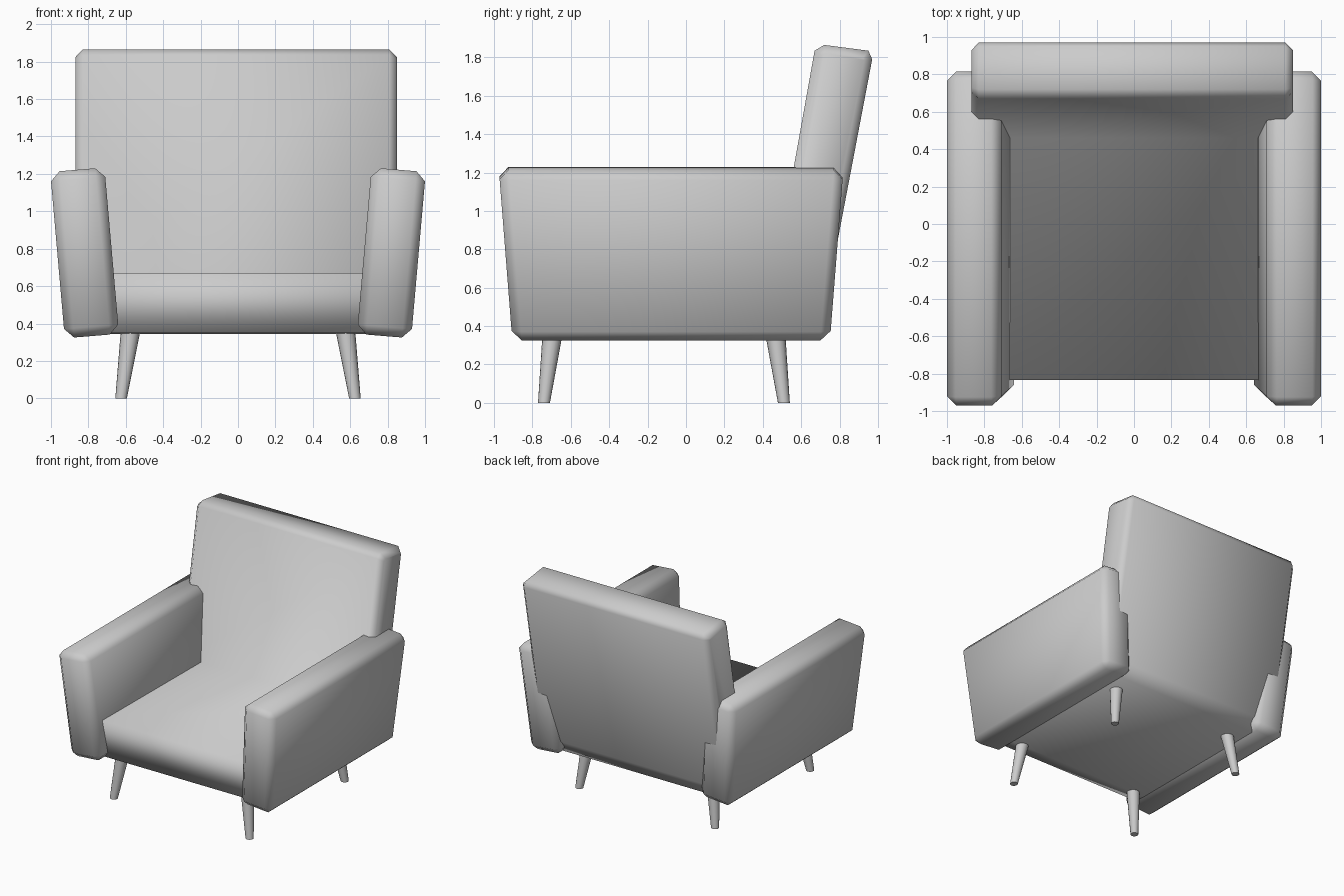
import bpy
import bmesh
import math
from mathutils import Vector

cube = bpy.data.objects.get("Cube")
if cube:
    bpy.data.objects.remove(cube, do_unlink=True)

GREY = (0.6, 0.6, 0.6, 1.0)
fabric = bpy.data.materials.new("light_grey")
fabric.use_nodes = True
fabric.diffuse_color = GREY
fabric.node_tree.nodes["Principled BSDF"].inputs["Base Color"].default_value = GREY


def finish(bm, name, mirrored=False, sharp_angle=math.pi):
    """Turn a bmesh into a smooth shaded object, optionally mirrored across x."""
    bmesh.ops.recalc_face_normals(bm, faces=bm.faces)
    for face in bm.faces:
        face.smooth = True
    for edge in bm.edges:
        if edge.calc_face_angle(0) > sharp_angle:
            edge.smooth = False
    mesh = bpy.data.meshes.new(name)
    bm.to_mesh(mesh)
    bm.free()
    mesh.materials.append(fabric)
    obj = bpy.data.objects.new(name, mesh)
    bpy.context.collection.objects.link(obj)
    if mirrored:
        mirror = obj.modifiers.new("mirror", "MIRROR")
        mirror.use_mirror_merge = False
    return obj


# Seat and leaning backrest: one side profile (y, z) extruded across x
PROFILE = [(-0.69, 0.345), (-0.79, 0.35), (-0.835, 0.67), (0.46, 0.66),
           (0.67, 1.835), (0.72, 1.865), (0.95, 1.835), (0.97, 1.79),
           (0.715, 0.45), (0.65, 0.345)]
HALF_WIDTH, OFFSET = 0.86, -0.01
bm = bmesh.new()
cap = bm.faces.new([bm.verts.new((OFFSET - HALF_WIDTH, y, z)) for y, z in PROFILE])
extruded = bmesh.ops.extrude_face_region(bm, geom=[cap], use_keep_orig=True)
moved = [v for v in extruded["geom"] if isinstance(v, bmesh.types.BMVert)]
bmesh.ops.translate(bm, verts=moved, vec=(2 * HALF_WIDTH, 0, 0))
rims = [e for e in bm.edges if abs(e.verts[0].co.x - e.verts[1].co.x) < 0.01]
bmesh.ops.bevel(bm, geom=rims, offset=0.04, segments=1, affect="EDGES",
                profile=0.5, clamp_overlap=True)
finish(bm, "seat_and_backrest")

# Armrests: boxes leaning outward, tapering toward the bottom, chamfered
bm = bmesh.new()
bmesh.ops.create_cube(bm, size=2)
for v in bm.verts:
    top, outer, back = v.co.z > 0, v.co.x > 0, v.co.y > 0
    if top:
        x, z = (1.004, 1.21) if outer else (0.714, 1.234)
    else:
        x, z = (0.926, 0.321) if outer else (0.636, 0.345)
    if back:
        y = 0.82 if top else 0.75
    else:
        y = -0.975 if top else -0.905
    v.co = (x, y, z)
bmesh.ops.bevel(bm, geom=bm.edges[:], offset=0.05, segments=1, affect="EDGES",
                profile=0.5)
finish(bm, "armrests", mirrored=True)


# Legs: slanted tapered pegs with level ends
def legs(name, foot, head):
    bm = bmesh.new()
    bmesh.ops.create_cone(bm, cap_ends=True, segments=16, radius1=0.031,
                          radius2=0.053, depth=1)
    for v in bm.verts:
        centre = Vector(foot).lerp(Vector(head), v.co.z + 0.5)
        v.co = centre + Vector((v.co.x, v.co.y, 0))
    finish(bm, name, mirrored=True, sharp_angle=math.radians(50))


legs("front_legs", (0.625, -0.74, 0), (0.573, -0.694, 0.37))
legs("back_legs", (0.625, 0.51, 0), (0.573, 0.464, 0.37))
